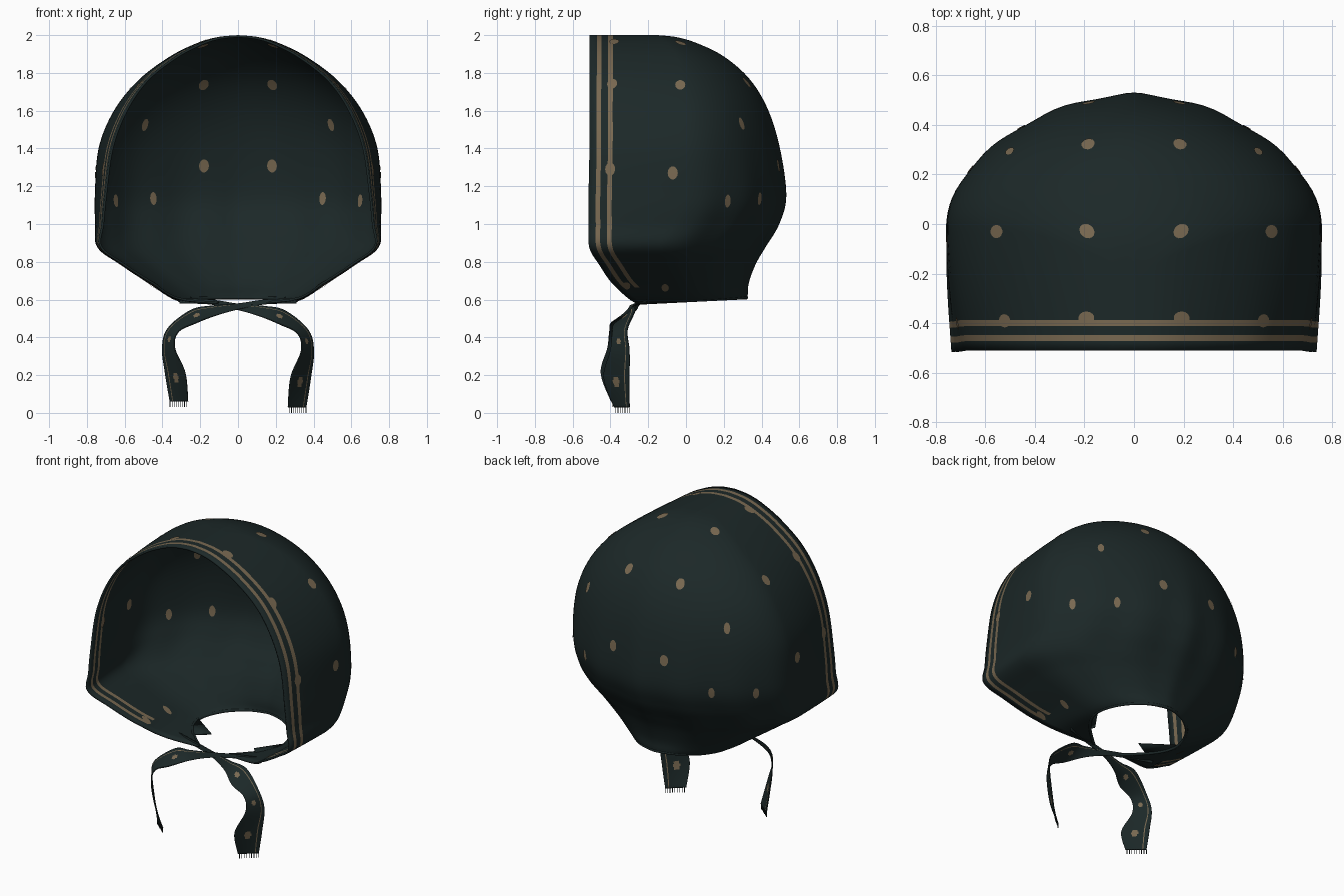
import bpy, bmesh, math
from mathutils import Vector
from mathutils.bvhtree import BVHTree

if "Cube" in bpy.data.objects:
    bpy.data.objects.remove(bpy.data.objects["Cube"])


def material(name, rgb):
    m = bpy.data.materials.new(name)
    m.diffuse_color = (*rgb, 1)
    m.use_nodes = True
    m.node_tree.nodes["Principled BSDF"].inputs["Base Color"].default_value = m.diffuse_color
    return m


CLOTH = material("dark_green_cloth", (0.0115, 0.021, 0.021))
BRONZE = material("bronze_print", (0.19, 0.14, 0.082))


def finish(bm, name, mats, thickness=0):
    me = bpy.data.meshes.new(name)
    bm.to_mesh(me)
    bm.free()
    ob = bpy.data.objects.new(name, me)
    bpy.context.collection.objects.link(ob)
    for m in mats:
        me.materials.append(m)
    for p in me.polygons:
        p.use_smooth = True
    if thickness:
        mod = ob.modifiers.new("cloth_thickness", 'SOLIDIFY')
        mod.thickness = thickness
        mod.offset = 0
    return ob


def spline(rows, steps):
    """Catmull-Rom through rows of numbers."""
    out = []
    n = len(rows)
    for i in range(n - 1):
        a, b, c, d = rows[max(i - 1, 0)], rows[i], rows[i + 1], rows[min(i + 2, n - 1)]
        for k in range(steps):
            t = k / steps
            out.append([0.5 * (2 * q + (r - p) * t + (2 * p - 5 * q + 4 * r - s) * t * t
                               + (3 * q - p - 3 * r + s) * t ** 3)
                        for p, q, r, s in zip(a, b, c, d)])
    out.append(list(rows[-1]))
    return out


def grid(bm, rows, rule):
    """Quads over rows of points; rule(row, column) gives the material index."""
    vs = [[bm.verts.new(p) for p in r] for r in rows]
    for i in range(len(vs) - 1):
        for j in range(len(vs[0]) - 1):
            f = bm.faces.new((vs[i][j], vs[i + 1][j], vs[i + 1][j + 1], vs[i][j + 1]))
            f.material_index = rule(i, j)


# Hood: horizontal slices (height, front half width, side half width, front y, back y, widest y)
SLICES = [
    (.597, .10, .31, -.25, .32, .03),
    (.62, .32, .36, -.30, .32, .0),
    (.69, .455, .47, -.39, .325, -.05),
    (.79, .61, .62, -.46, .36, -.1),
    (.88, .725, .74, -.512, .41, -.13),
    (1.0, .715, .75, -.515, .48, -.05),
    (1.15, .70, .752, -.515, .52, 0),
    (1.4, .665, .732, -.51, .49, 0),
    (1.6, .59, .65, -.51, .43, 0),
    (1.76, .48, .52, -.51, .335, -.02),
    (1.88, .33, .36, -.51, .2, -.05),
    (1.95, .20, .22, -.51, .06, -.1),
    (1.983, .1, .11, -.51, -.05, -.15),
    (1.994, 0, 0, -.51, -.15, -.25),
]
HEM = [0, .038, .062, .098, .123]      # column offsets that bound the two stripes
ROUND = 2 / 1.78                       # slightly flatter than an ellipse at the back corners


def slice_points(z, wf, wm, yf, yb, ym):
    half = []
    ys = [yf + h for h in HEM]
    ys += [ys[-1] + (ym - ys[-1]) * k / 10 for k in range(1, 11)]
    for y in ys:
        s = (y - yf) / (ym - yf)
        half.append(Vector((wf + (wm - wf) * math.sin(s * math.pi / 2), y, z)))
    # back curve with soft gathers that fade towards the crown
    fade = max(0, 1 - abs(z - 1.0) / 0.5)
    for k in range(1, 27):
        a = k / 26 * math.pi / 2
        g = 1 + 0.014 * fade * math.sin(a) * -math.cos(14 * a)
        half.append(Vector((wm * max(0, math.cos(a)) ** ROUND * g,
                            ym + (yb - ym) * math.sin(a) ** ROUND * g, z)))
    half[-1].x = 0
    # the neck opening tips down towards the front
    for p in half:
        p.z += .05 * (p.y - .05) * max(0, 1 - (z - .597) / .08)
    return [Vector((-p.x, p.y, p.z)) for p in half[:-1]] + half[::-1]


rows = [slice_points(*r) for r in spline(SLICES, 8)]
last = len(rows[0]) - 2
bm = bmesh.new()
grid(bm, rows, lambda i, j: int(min(j, last - j) in (1, 3) and i > 13))
bmesh.ops.remove_doubles(bm, verts=bm.verts, dist=1e-4)
tree = BVHTree.FromBMesh(bm)
finish(bm, "hood", [CLOTH, BRONZE], 0.012)

# Printed dots: thin discs laid on the outside and inside of the hood
DOTS = [(.19, .33, 1.76), (.185, .49, 1.31), (.5, .29, 1.53), (.45, .38, 1.135), (.64, .21, 1.125),
        (.19, -.03, 1.96), (.56, -.03, 1.74), (.75, -.07, 1.27), (.19, -.38, 1.96),
        (.52, -.39, 1.74), (.71, -.40, 1.29), (.44, -.31, .69), (.44, -.11, .67)]
CENTRE = Vector((0, -.05, 1.25))
bm = bmesh.new()
for x, y, z in DOTS:
    for sx in (1, -1):
        small = .72 if (z < 1.2 or z == 1.53) else 1
        origin = CENTRE
        if y < -.3 and z > 1:           # front row: cast straight out from the axis
            origin = Vector((0, y, 1.25))
        aim = (Vector((x * sx, y, z)) - origin).normalized()
        hit, n, _, _ = tree.ray_cast(origin, aim)
        if hit is None:
            continue
        if n.dot(aim) < 0:
            n = -n
        across = n.cross(Vector((0, 0, 1))).normalized()
        up = across.cross(n)
        ring = []
        for k in range(14):
            a = k * math.tau / 14
            p = hit + across * .027 * small * math.cos(a) + up * .035 * math.sin(a)
            ring.append(tree.find_nearest(p)[0])
        for side in (.0095, -.0095):
            mid = bm.verts.new(hit + n * side)
            vs = [bm.verts.new(p + n * side) for p in ring]
            for k in range(14):
                tri = (mid, vs[k], vs[(k + 1) % 14])
                bm.faces.new(tri if side > 0 else tri[::-1])
finish(bm, "hood_dots", [BRONZE])

# Ties: two crossing ribbons, given as (outer edge, inner edge)
TIE = [
    (-.31, -.19, .605, -.31, -.20, .58),
    (-.15, -.235, .60, -.15, -.245, .575),
    (0, -.255, .578, 0, -.265, .545),
    (.14, -.28, .565, .12, -.31, .51),
    (.25, -.27, .54, .22, -.38, .47),
    (.37, -.31, .44, .315, -.39, .42),
    (.40, -.30, .33, .335, -.40, .33),
    (.385, -.30, .19, .28, -.435, .19),
    (.36, -.30, .03, .265, -.38, .03),
]
COLS = 26


def tie_print(i, j):
    if j == 4 and i > 22:
        return 1
    for ci, cj in ((38, 13), (55, 14), (71, 13)):
        if ((i - ci) / 1.6) ** 2 + ((j - cj) / 3.6) ** 2 < 1:
            return 1
    return 0


for name, sx, lift in (("right", 1, 0), ("left", -1, .03)):
    rows = []
    for r in spline(TIE, 10):
        a, b = Vector(r[:3]), Vector(r[3:])
        pts = [a.lerp(b, c / COLS) for c in range(COLS + 1)]
        rows.append([Vector((p.x * sx, p.y - lift * .5, p.z + lift * (.6 - p.z) / .57)) for p in pts])
    ends = rows[-1]
    bm = bmesh.new()
    grid(bm, rows, tie_print)
    finish(bm, name + "_tie", [CLOTH, BRONZE], 0.006)
    # Fringe threads at the ribbon end
    bm = bmesh.new()
    for p in ends[::3]:
        cube = bmesh.ops.create_cube(bm, size=1)["verts"]
        bmesh.ops.scale(bm, verts=cube, vec=(.003, .003, .032))
        bmesh.ops.translate(bm, verts=cube, vec=p - Vector((0, 0, .014)))
    finish(bm, name + "_fringe", [CLOTH])

# Folded pleat tips that reach into the neck opening
bm = bmesh.new()
for tip in ((-.12, -.10, .60), (.20, -.12, .60)):
    s = math.copysign(1, tip[0])
    bm.faces.new([bm.verts.new(p) for p in ((s * .305, .03, .60), (s * .25, -.17, .59), tip)])
finish(bm, "pleat_tips", [CLOTH], 0.006)

# Rolled hem around the neck opening
cu = bpy.data.curves.new("neck_hem", 'CURVE')
cu.dimensions = '3D'
cu.bevel_depth = 0.009
cu.bevel_resolution = 2
rim = slice_points(*SLICES[0])
sp = cu.splines.new('POLY')
sp.points.add(len(rim) - 1)
for q, p in zip(sp.points, rim):
    q.co = (*p, 1)
ob = bpy.data.objects.new("neck_hem", cu)
cu.materials.append(CLOTH)
bpy.context.collection.objects.link(ob)
